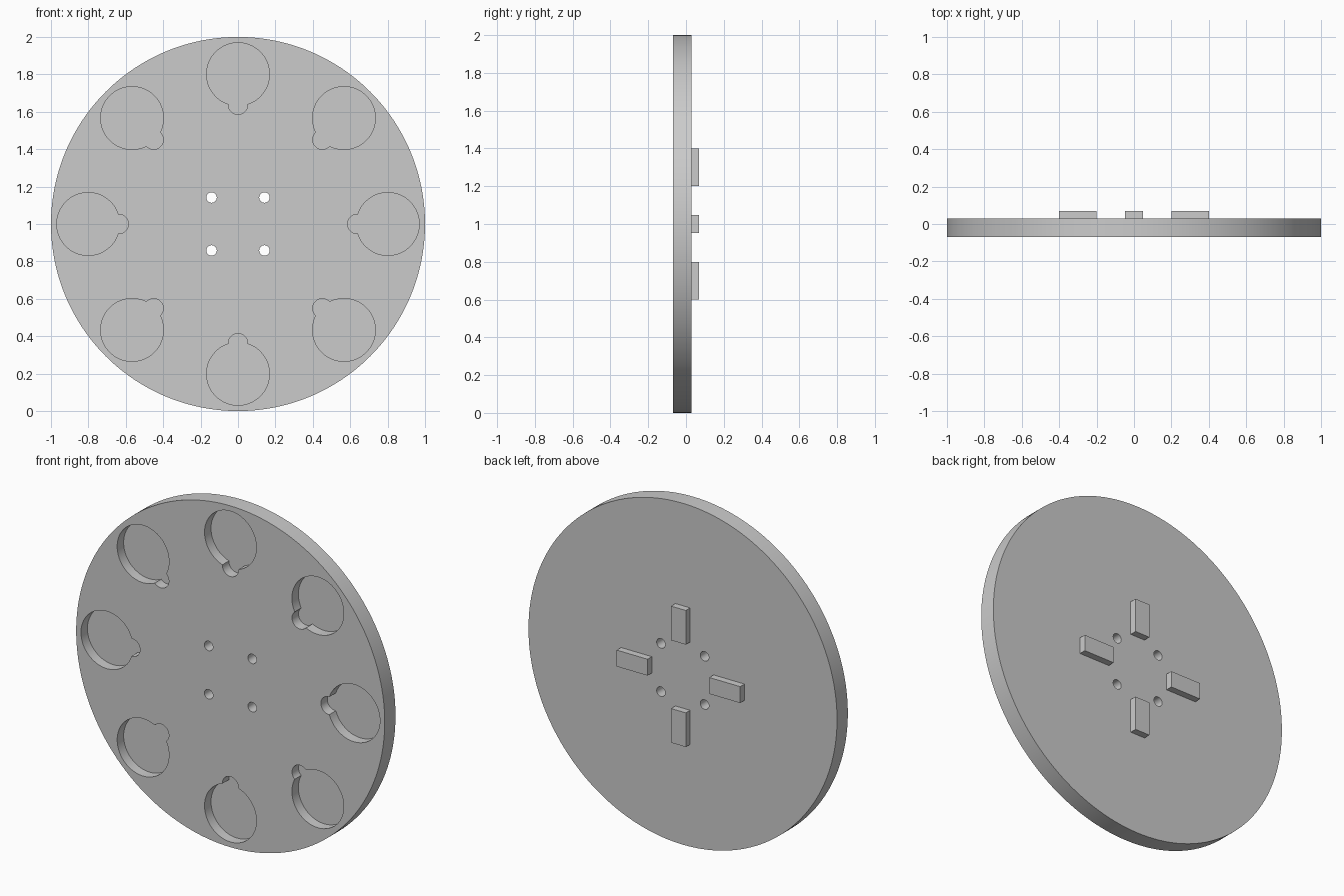
import bpy, bmesh
from math import sin, cos, acos, pi, radians
from mathutils import Matrix, Vector

cube = bpy.data.objects.get("Cube")
if cube:
    bpy.data.objects.remove(cube)

FRONT, BACK, TAB_BACK = -0.07, 0.03, 0.07
POCKET_FLOOR = FRONT + 0.06
CENTRE = Matrix.Translation((0, 0, 1))

grey = bpy.data.materials.new("plain grey")
grey.use_nodes = True
grey.diffuse_color = (0.6, 0.6, 0.6, 1)
grey.node_tree.nodes["Principled BSDF"].inputs["Base Color"].default_value = grey.diffuse_color


def arc(radius, start, end, count, x=0.0, z=0.0):
    """Points along an arc in the x-z plane."""
    steps = [start + (end - start) * i / count for i in range(count + 1)]
    return [(x + radius * cos(a), z + radius * sin(a)) for a in steps]


def circle(radius, count, x=0.0, z=0.0):
    return arc(radius, 0, 2 * pi, count, x, z)[:-1]


def keyhole(radius, notch, offset, distance):
    """Round pocket outline with a small round notch facing the hub."""
    a = acos((offset**2 + radius**2 - notch**2) / (2 * offset * radius))
    b = acos((offset**2 + notch**2 - radius**2) / (2 * offset * notch))
    big = arc(radius, a - pi, pi - a, 72, distance)
    small = arc(notch, b, 2 * pi - b, 28, distance - offset)
    return big + small[1:-1]


def add_prism(bm, outline, y0, y1, angle=0.0):
    """Extrude an x-z outline along y, turned about the disc axis."""
    turn = CENTRE @ Matrix.Rotation(angle, 4, "Y")
    verts = [bm.verts.new(turn @ Vector((x, y0, z))) for x, z in outline]
    face = bm.faces.new(verts)
    grown = bmesh.ops.extrude_face_region(bm, geom=[face])["geom"]
    moved = [v for v in grown if isinstance(v, bmesh.types.BMVert)]
    bmesh.ops.translate(bm, verts=moved, vec=(0, y1 - y0, 0))


def finish(bm, name):
    bmesh.ops.recalc_face_normals(bm, faces=bm.faces[:])
    mesh = bpy.data.meshes.new(name)
    bm.to_mesh(mesh)
    bm.free()
    mesh.materials.append(grey)
    obj = bpy.data.objects.new(name, mesh)
    bpy.context.collection.objects.link(obj)
    return obj


# Round plate
bm = bmesh.new()
add_prism(bm, circle(1.0, 192), FRONT, BACK)
disc = finish(bm, "disc")

# Cutter: eight blind pockets and four through holes
bm = bmesh.new()
for i in range(8):
    add_prism(bm, keyhole(0.168, 0.052, 0.163, 0.801), FRONT - 0.05, POCKET_FLOOR, i * pi / 4)
for i in range(4):
    add_prism(bm, circle(0.028, 32, 0.2), FRONT - 0.05, BACK + 0.05, pi / 4 + i * pi / 2)
cutter = finish(bm, "pocket_cutter")
cutter.hide_render = True

cut = disc.modifiers.new("pockets", "BOOLEAN")
cut.operation = "DIFFERENCE"
cut.solver = "EXACT"
cut.object = cutter
bpy.ops.object.select_all(action="DESELECT")
bpy.context.view_layer.objects.active = disc
disc.select_set(True)
bpy.ops.object.modifier_apply(modifier=cut.name)
bpy.data.objects.remove(cutter)
bpy.ops.object.shade_smooth_by_angle(angle=radians(30))

# Four raised tabs on the back
for i, side in enumerate(("left", "bottom", "right", "top")):
    bm = bmesh.new()
    add_prism(bm, [(0.2, -0.048), (0.4, -0.048), (0.4, 0.048), (0.2, 0.048)],
              BACK, TAB_BACK, i * pi / 2)
    finish(bm, side + "_tab")
